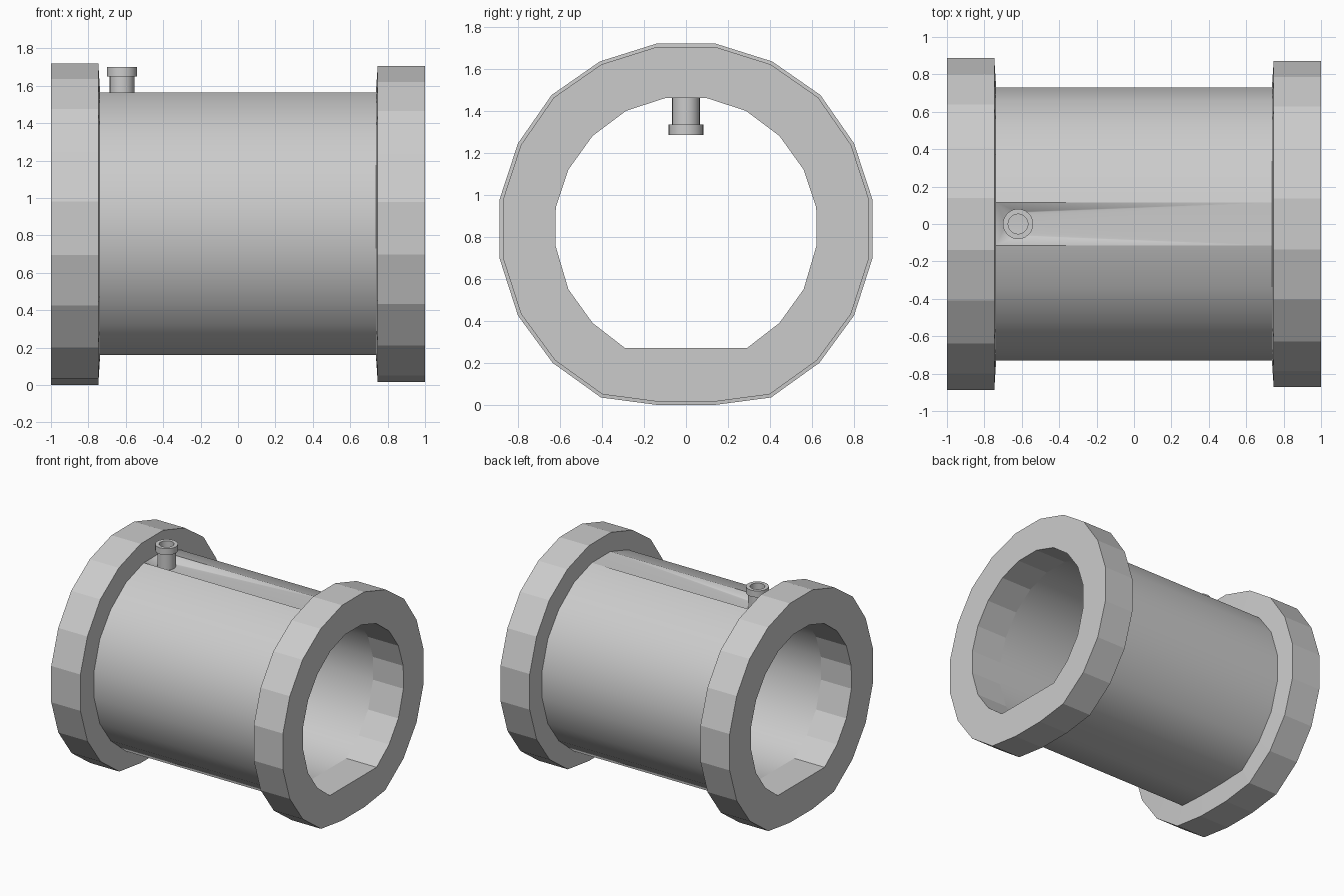
import bpy, bmesh, math

if "Cube" in bpy.data.objects:
    bpy.data.objects.remove(bpy.data.objects["Cube"])

# Half cross-sections (y, z), top to bottom, mirrored in y
BORE = [(.10, 1.46), (.285, 1.40), (.445, 1.28), (.56, 1.12), (.62, .94),
        (.622, .76), (.56, .55), (.445, .39), (.29, .27)]
SHELL = [(.115, 1.565), (.335, 1.495), (.525, 1.355), (.66, 1.175), (.73, .955),
         (.73, .735), (.66, .51), (.525, .325), (.335, .17), (.115, .16)]
FLANGE = [(.14, 1.72), (.41, 1.635), (.64, 1.475), (.80, 1.245), (.887, .98),
          (.887, .695), (.80, .425), (.635, .20), (.405, .035), (.14, .0)]
END, NX, SEG = .737, -.62, 16


def loop(bm, half, x, s=1):
    pts = half + [(-y, z) for y, z in reversed(half)]
    return [bm.verts.new((x, y * s, .86 + (z - .86) * s)) for y, z in pts]


def bridge(bm, a, b, skip_last=False):
    n = len(a)
    for i in range(n - 1 if skip_last else n):
        j = (i + 1) % n
        bm.faces.new((a[i], a[j], b[j], b[i]))


# Annulus between two loops of different counts, zipped by angle
def zip_loops(bm, a, b):
    def angle(l, k):
        v = l[k % len(l)].co
        return math.atan2(v.y, v.z - .86) % math.tau + math.tau * (k // len(l))
    i = j = 0
    while i < len(a) or j < len(b):
        p, q = a[i % len(a)], b[j % len(b)]
        if j == len(b) or (i < len(a) and angle(a, i + 1) <= angle(b, j + 1)):
            i += 1
            bm.faces.new((p, a[i % len(a)], q))
        else:
            j += 1
            bm.faces.new((p, b[j % len(b)], q))


def finish(bm, name):
    bmesh.ops.recalc_face_normals(bm, faces=bm.faces[:])
    me = bpy.data.meshes.new(name)
    bm.to_mesh(me)
    bm.free()
    ob = bpy.data.objects.new(name, me)
    bpy.context.collection.objects.link(ob)
    return ob


def smooth(ob):
    bpy.ops.object.select_all(action='DESELECT')
    ob.select_set(True)
    bpy.context.view_layer.objects.active = ob
    bpy.ops.object.shade_smooth_by_angle(angle=math.radians(40))


# Top facet pulled to a round hole where the nozzle passes through
def holed_panel(bm, left, right, z):
    corners = [right[0], left[0], left[-1], right[-1]]
    ring = [bm.verts.new((NX + .065 * math.cos(math.tau * i / SEG),
                          .065 * math.sin(math.tau * i / SEG), z)) for i in range(SEG)]
    q = SEG // 4
    for c in range(4):
        for i in range(c * q, c * q + q):
            bm.faces.new((corners[c], ring[i], ring[(i + 1) % SEG]))
        bm.faces.new((corners[c], ring[(c * q + q) % SEG], corners[(c + 1) % 4]))


# Barrel: outer shell and bore
bm = bmesh.new()
loops = {}
for key, half, z in (("out", SHELL, 1.525), ("in", BORE, 1.46)):
    l, r = loop(bm, half, -END), loop(bm, half, END)
    bridge(bm, l, r, skip_last=True)
    holed_panel(bm, l, r, z)
    loops[key] = (l, r)
for side in (0, 1):
    zip_loops(bm, loops["out"][side], loops["in"][side])
smooth(finish(bm, "barrel"))

# End flanges, the right one slightly smaller
for name, sx, s in (("left_flange", -1, 1), ("right_flange", 1, .982)):
    bm = bmesh.new()
    o1, o2 = loop(bm, FLANGE, sx, s), loop(bm, FLANGE, sx * .747, s)
    i1, i2 = loop(bm, BORE, sx), loop(bm, BORE, sx * END)
    neck = loop(bm, SHELL, sx * END)
    bridge(bm, o1, o2)
    bridge(bm, i1, i2)
    bridge(bm, o2, neck)
    zip_loops(bm, o1, i1)
    zip_loops(bm, neck, i2)
    finish(bm, name)

# Nozzle tube through the wall with a collar at each end
PROFILE = [(.053, 1.70), (.081, 1.70), (.081, 1.65), (.066, 1.65), (.066, 1.335),
           (.083, 1.335), (.083, 1.285), (.053, 1.285)]
bm = bmesh.new()
rings = [[bm.verts.new((NX + r * math.cos(math.tau * i / 24),
                        r * math.sin(math.tau * i / 24), z)) for i in range(24)]
         for r, z in PROFILE]
for a, b in zip(rings, rings[1:] + rings[:1]):
    bridge(bm, a, b)
smooth(finish(bm, "nozzle"))
